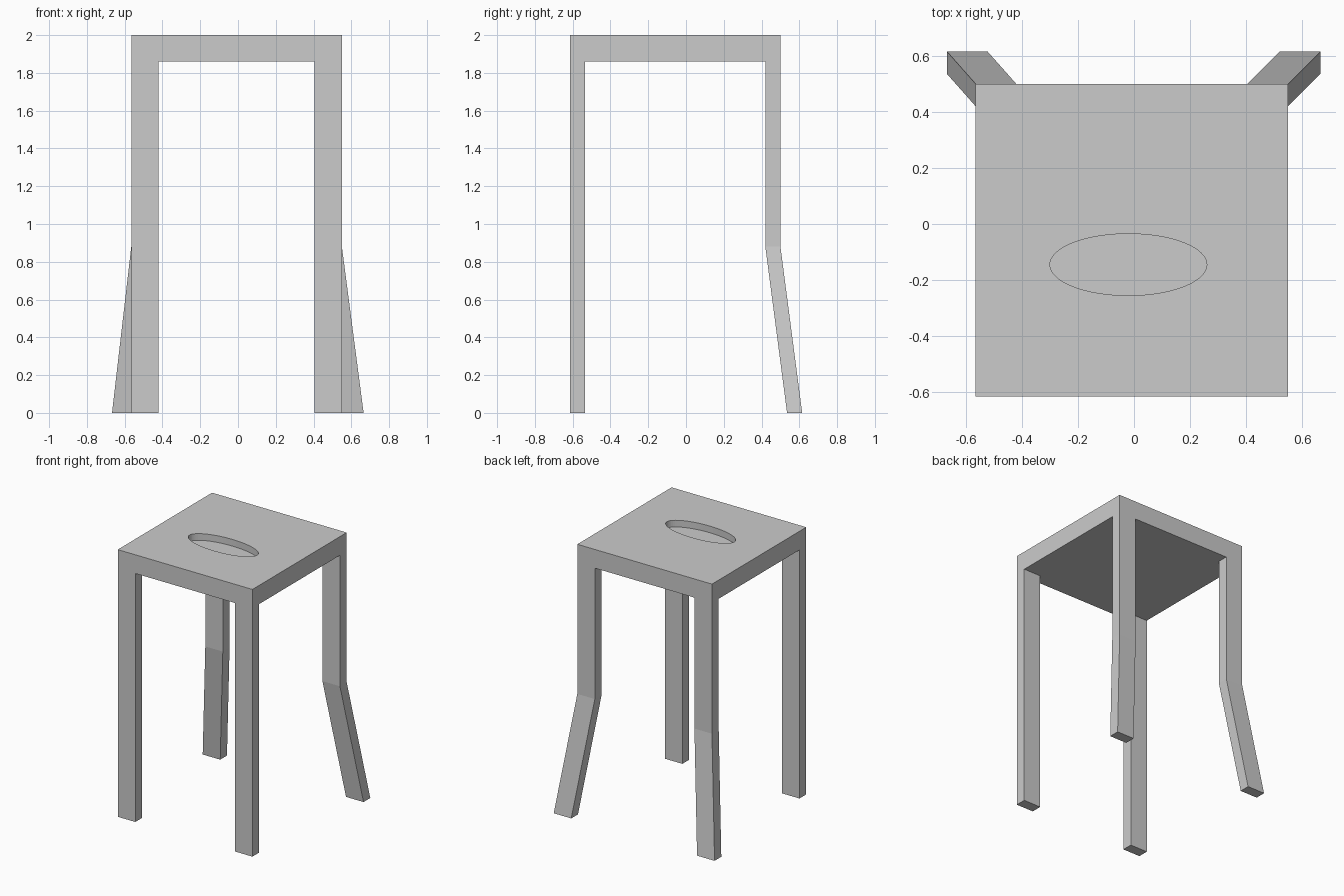
import bpy, bmesh
from mathutils import Matrix

if "Cube" in bpy.data.objects:
    bpy.data.objects.remove(bpy.data.objects["Cube"])

X0, X1 = -0.565, 0.55      # seat left / right
Y0, Y1 = -0.615, 0.50      # seat front / back
SEAT_Z, TOP_Z = 1.86, 2.0
LEG_W, LEG_D = 0.145, 0.08
KNEE_Z, SPLAY = 0.88, 0.115


def add_object(name, bm):
    bmesh.ops.recalc_face_normals(bm, faces=bm.faces)
    mesh = bpy.data.meshes.new(name)
    bm.to_mesh(mesh)
    bm.free()
    obj = bpy.data.objects.new(name, mesh)
    bpy.context.collection.objects.link(obj)
    return obj


def make_column(name, x, y, w, d, levels):
    """Stack rectangular sections (z, shift x, shift y) into a post."""
    bm = bmesh.new()
    rings = []
    for z, sx, sy in levels:
        corners = [(x, y), (x + w, y), (x + w, y + d), (x, y + d)]
        rings.append([bm.verts.new((cx + sx, cy + sy, z)) for cx, cy in corners])
    for a, b in zip(rings, rings[1:]):
        for i in range(4):
            j = (i + 1) % 4
            bm.faces.new((a[i], a[j], b[j], b[i]))
    bm.faces.new(rings[0])
    bm.faces.new(rings[-1])
    return add_object(name, bm)


# Seat slab
seat = make_column("seat", X0, Y0, X1 - X0, Y1 - Y0,
                   [(SEAT_Z, 0, 0), (TOP_Z, 0, 0)])

# Shallow oval recess in the seat top
bm = bmesh.new()
bmesh.ops.create_cone(bm, cap_ends=True, segments=64, radius1=1, radius2=1, depth=0.1,
                      matrix=Matrix.Translation((-0.02, -0.145, TOP_Z))
                      @ Matrix.Diagonal((0.28, 0.11, 1, 1)))
cutter = add_object("recess_cutter", bm)
cutter.hide_render = True
cutter.display_type = 'WIRE'
cut = seat.modifiers.new("recess", 'BOOLEAN')
cut.operation = 'DIFFERENCE'
cut.solver = 'EXACT'
cut.object = cutter

# Straight front legs, kinked back legs splaying outwards
for side, x, out in (("left", X0, -0.102), ("right", X1 - LEG_W, SPLAY)):
    make_column(f"front_leg_{side}", x, Y0, LEG_W, LEG_D,
                [(0, 0, 0), (SEAT_Z, 0, 0)])
    make_column(f"back_leg_{side}", x, Y1 - LEG_D, LEG_W, LEG_D,
                [(0, out, SPLAY), (KNEE_Z, 0, 0), (SEAT_Z, 0, 0)])
